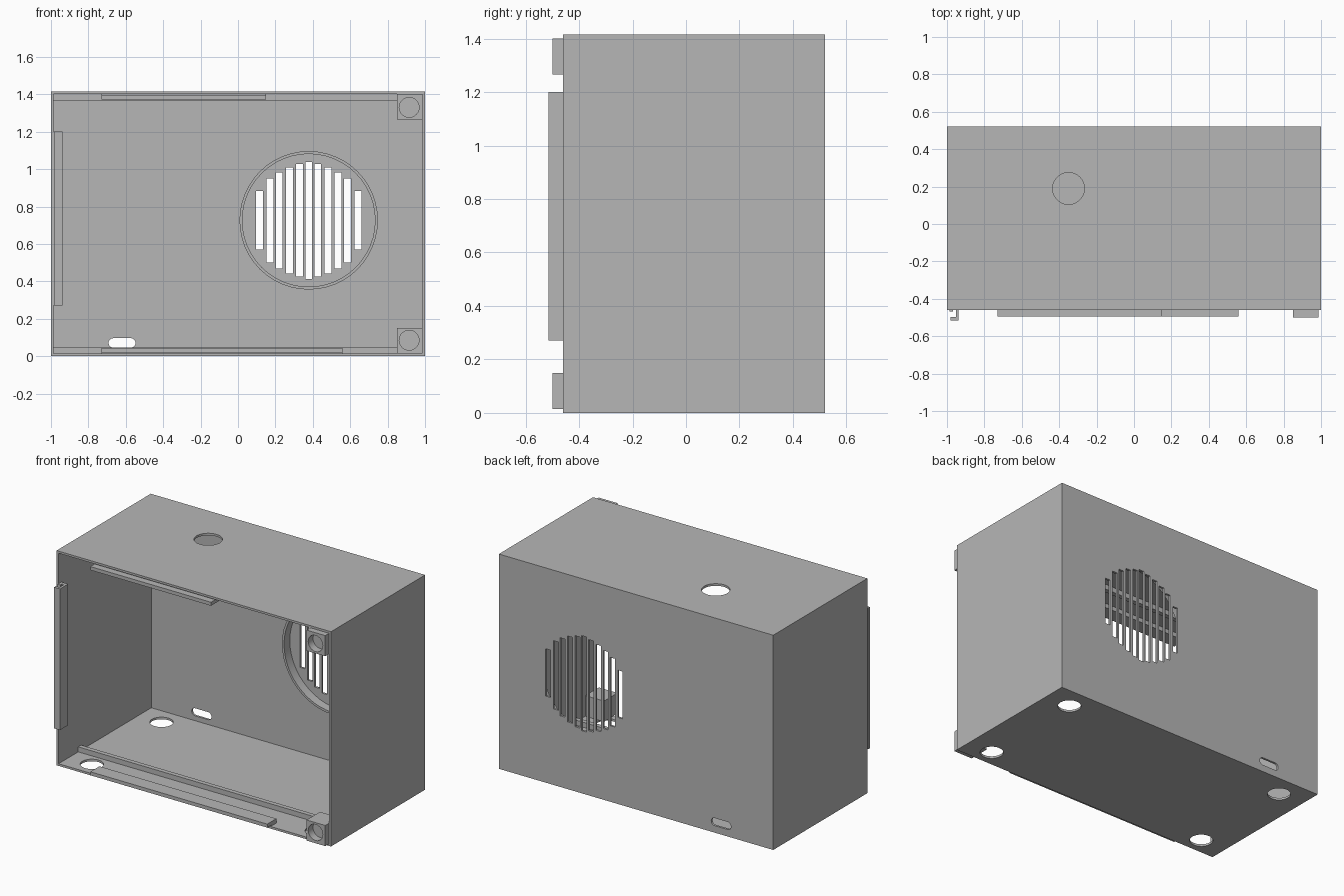
import bpy, bmesh, math
from mathutils import Matrix

if "Cube" in bpy.data.objects:
    bpy.data.objects.remove(bpy.data.objects["Cube"])

grey = bpy.data.materials.new("plain grey plastic")
grey.diffuse_color = (0.47, 0.47, 0.47, 1)
grey.use_nodes = True
grey.node_tree.nodes["Principled BSDF"].inputs["Base Color"].default_value = grey.diffuse_color

X0, X1, Y0, Y1, H, T = -1.0, 1.0, -0.46, 0.52, 1.415, 0.014


def finish(name, bm):
    bmesh.ops.recalc_face_normals(bm, faces=bm.faces)
    me = bpy.data.meshes.new(name)
    bm.to_mesh(me)
    bm.free()
    me.materials.append(grey)
    ob = bpy.data.objects.new(name, me)
    bpy.context.collection.objects.link(ob)
    return ob


def add_box(bm, x0, x1, y0, y1, z0, z1):
    m = Matrix.Translation(((x0 + x1) / 2, (y0 + y1) / 2, (z0 + z1) / 2))
    m = m @ Matrix.Diagonal((x1 - x0, y1 - y0, z1 - z0, 1))
    bmesh.ops.create_cube(bm, size=1, matrix=m)


def box(name, *dims):
    bm = bmesh.new()
    add_box(bm, *dims)
    return finish(name, bm)


def add_cyl(bm, centre, r, depth, axis):
    m = Matrix.Translation(centre)
    if axis == 'Y':
        m = m @ Matrix.Rotation(math.pi / 2, 4, 'X')
    bmesh.ops.create_cone(bm, cap_ends=True, segments=48, radius1=r, radius2=r,
                          depth=depth, matrix=m)


def extrude_y(bm, pts, y0, y1):
    """Extrude an outline of (x, z) points along y."""
    f = bm.faces.new([bm.verts.new((x, y0, z)) for x, z in pts])
    g = bmesh.ops.extrude_face_region(bm, geom=[f])['geom']
    bmesh.ops.translate(bm, vec=(0, y1 - y0, 0),
                        verts=[v for v in g if isinstance(v, bmesh.types.BMVert)])


def cut(ob, bm):
    cutter = finish("cutter", bm)
    mod = ob.modifiers.new("cut", 'BOOLEAN')
    mod.operation, mod.solver, mod.object = 'DIFFERENCE', 'EXACT', cutter
    dg = bpy.context.evaluated_depsgraph_get()
    me = bpy.data.meshes.new_from_object(ob.evaluated_get(dg))
    ob.modifiers.clear()
    ob.data = me
    bpy.data.objects.remove(cutter)


def smooth(ob):
    bpy.ops.object.select_all(action='DESELECT')
    ob.select_set(True)
    bpy.context.view_layer.objects.active = ob
    bpy.ops.object.shade_smooth_by_angle(angle=math.radians(30))


# Case: thin box, open at the front
case = box("case", X0, X1, Y0, Y1, 0, H)
bm = bmesh.new()
add_box(bm, X0 + T, X1 - T, Y0 - 0.1, Y1 - T, T, H - T)
cut(case, bm)

# Speaker slots, cable slot, button hole and four foot holes
CX, CZ = 0.378, 0.726
half_heights = [0.313, 0.30, 0.283, 0.257, 0.225, 0.156]
offsets = [0, 0.049, 0.103, 0.157, 0.207, 0.263]
bm = bmesh.new()
for i, (dx, h) in enumerate(zip(offsets, half_heights)):
    for s in ((1,) if i == 0 else (1, -1)):
        x = CX + s * dx
        add_box(bm, x - 0.018, x + 0.018, Y1 - 0.1, Y1 + 0.1, CZ - h, CZ + h)
r, zc = 0.025, 0.071
outline = []
for side, start in ((-0.573, -90), (-0.667, 90)):
    for k in range(13):
        a = math.radians(start + k * 15)
        outline.append((side + r * math.cos(a), zc + r * math.sin(a)))
extrude_y(bm, outline, Y1 - 0.1, Y1 + 0.1)
add_cyl(bm, (-0.35, 0.19, H), 0.085, 0.2, 'Z')
for x in (-0.82, 0.82):
    for y in (-0.35, 0.375):
        add_cyl(bm, (x, y, 0), 0.07, 0.1, 'Z')
cut(case, bm)
smooth(case)

# Speaker ring on the inside of the back wall
bm = bmesh.new()
add_cyl(bm, (CX, Y1 - T - 0.03, CZ), 0.37, 0.06, 'Y')
ring = finish("speaker_ring", bm)
bm = bmesh.new()
add_cyl(bm, (CX, Y1 - T - 0.03, CZ), 0.355, 0.2, 'Y')
cut(ring, bm)
smooth(ring)

# Parts repeated at the bottom and the top
for tag, clip_end, up in (("bottom", 0.56, True), ("top", 0.15, False)):
    def zr(a, b):
        return (a, b) if up else (H - b, H - a)
    # Inner rail across the case
    box(tag + "_rail", X0 + T, X1 - T, -0.255, -0.225, *zr(T, 0.047))
    # Clip that reaches out of the opening
    bm = bmesh.new()
    add_box(bm, -0.73, clip_end, -0.495, -0.40, *zr(0.02, 0.043))
    add_box(bm, -0.73, clip_end, -0.45, -0.40, *zr(T, 0.02))
    finish(tag + "_clip", bm)
    # Corner post with a round recess
    post = box(tag + "_post", 0.85, X1 - T, -0.50, -0.36, *zr(T, 0.15))
    bm = bmesh.new()
    add_cyl(bm, (0.915, -0.50, 0.085 if up else H - 0.085), 0.053, 0.1, 'Y')
    cut(post, bm)
    smooth(post)

# Hook along the left edge, one J-shaped profile in (x, y)
profile = [(-0.987, -0.43), (-0.987, -0.468), (-0.968, -0.468), (-0.968, -0.45),
           (-0.953, -0.45), (-0.953, -0.497), (-0.98, -0.497), (-0.98, -0.515),
           (-0.937, -0.515), (-0.937, -0.43)]
bm = bmesh.new()
f = bm.faces.new([bm.verts.new((x, y, 0.27)) for x, y in profile])
g = bmesh.ops.extrude_face_region(bm, geom=[f])['geom']
bmesh.ops.translate(bm, vec=(0, 0, 0.93),
                    verts=[v for v in g if isinstance(v, bmesh.types.BMVert)])
finish("left_hook", bm)
